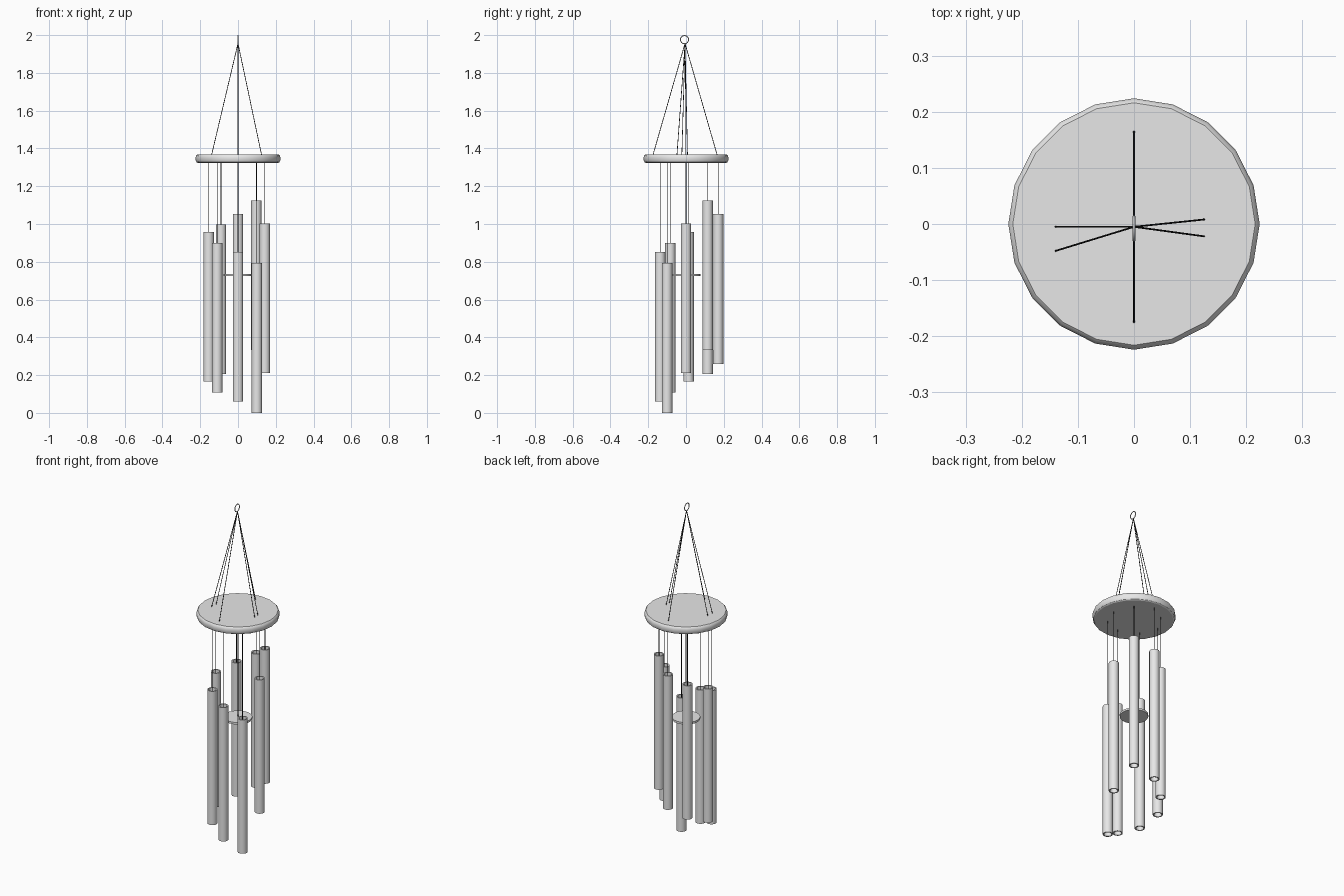
import bpy, bmesh, math
from mathutils import Vector

old = bpy.data.objects.get("Cube")
if old:
    bpy.data.objects.remove(old, do_unlink=True)


def material(name, rgb):
    m = bpy.data.materials.new(name)
    m.use_nodes = True
    m.diffuse_color = (*rgb, 1)
    m.node_tree.nodes["Principled BSDF"].inputs["Base Color"].default_value = (*rgb, 1)
    return m


GREY = material("grey", (0.8, 0.8, 0.8))
BLACK = material("black_cord", (0.02, 0.02, 0.02))


def finish(name, bm, mat):
    bmesh.ops.recalc_face_normals(bm, faces=bm.faces)
    mesh = bpy.data.meshes.new(name)
    bm.to_mesh(mesh)
    bm.free()
    mesh.materials.append(mat)
    ob = bpy.data.objects.new(name, mesh)
    bpy.context.collection.objects.link(ob)
    bpy.ops.object.select_all(action='DESELECT')
    ob.select_set(True)
    bpy.context.view_layer.objects.active = ob
    bpy.ops.object.shade_smooth_by_angle(angle=math.radians(30))
    return ob


def lathe(name, profile, sides, mat, centre=(0, 0), closed=False):
    """Turn an (r, z) profile; open profiles get flat end caps."""
    bm = bmesh.new()
    rings = []
    for r, z in profile:
        angles = [math.tau * i / sides for i in range(sides)]
        rings.append([bm.verts.new((centre[0] + r * math.cos(a),
                                    centre[1] + r * math.sin(a), z)) for a in angles])
    pairs = list(zip(rings, rings[1:]))
    if closed:
        pairs.append((rings[-1], rings[0]))
    else:
        bm.faces.new(rings[0])
        bm.faces.new(rings[-1])
    for a, b in pairs:
        for i in range(sides):
            j = (i + 1) % sides
            bm.faces.new((a[i], a[j], b[j], b[i]))
    return finish(name, bm, mat)


def cord(name, start, end, radius=0.0018):
    start, end = Vector(start), Vector(end)
    d = end - start
    bm = bmesh.new()
    bmesh.ops.create_cone(bm, cap_ends=True, segments=6, radius1=radius,
                          radius2=radius, depth=d.length)
    bmesh.ops.rotate(bm, verts=bm.verts, matrix=d.to_track_quat('Z', 'Y').to_matrix())
    bmesh.ops.translate(bm, verts=bm.verts, vec=(start + end) / 2)
    return finish(name, bm, BLACK)


# Round top plate with a softened rim
BASE, TOP = 1.323, 1.367
lathe("top_plate", [(0.212, BASE), (0.219, 1.327), (0.224, 1.337),
                    (0.224, 1.353), (0.221, 1.362), (0.216, TOP)], 20, GREY)

# Hanging ring
bpy.ops.mesh.primitive_torus_add(major_radius=0.0215, minor_radius=0.0025,
                                 major_segments=24, minor_segments=8,
                                 location=(0, -0.008, 1.976),
                                 rotation=(0, math.pi / 2, 0))
ring = bpy.context.object
ring.name = "hanging_ring"
ring.data.materials.append(GREY)
bpy.ops.object.shade_smooth_by_angle(angle=math.radians(60))

# Cords from the ring down to the plate
anchors = [(0, 0.165), (0, -0.175), (-0.14, -0.005), (-0.14, -0.048),
           (0.125, 0.008), (0.125, -0.022)]
for n, (x, y) in enumerate(anchors):
    cord(f"upper_cord_{n + 1}", (0, -0.005, 1.956), (x, y, TOP - 0.002))

# Hollow chimes, each on its own cord: x, y, bottom height
LENGTH, OUTER, INNER = 0.793, 0.0275, 0.021
chimes = [(0.1, -0.1, 0.0), (0, -0.137, 0.06), (-0.11, -0.083, 0.107),
          (-0.155, 0.014, 0.165), (-0.09, 0.115, 0.205), (0, 0.17, 0.26),
          (0.097, 0.115, 0.332), (0.142, 0, 0.21)]
for n, (x, y, z) in enumerate(chimes):
    top = z + LENGTH
    lathe(f"chime_{n + 1}", [(OUTER, z), (OUTER, top), (INNER, top), (INNER, z)],
          16, GREY, (x, y), closed=True)
    cord(f"chime_cord_{n + 1}", (x, y, BASE + 0.002), (x, y, top - 0.015))
    cord(f"chime_pin_{n + 1}", (x - INNER, y, top - 0.015), (x + INNER, y, top - 0.015))

# Striker disc on the centre cord
lathe("striker", [(0.077, 0.724), (0.077, 0.736)], 20, GREY)
cord("striker_cord", (0, 0, BASE + 0.002), (0, 0, 0.73))
